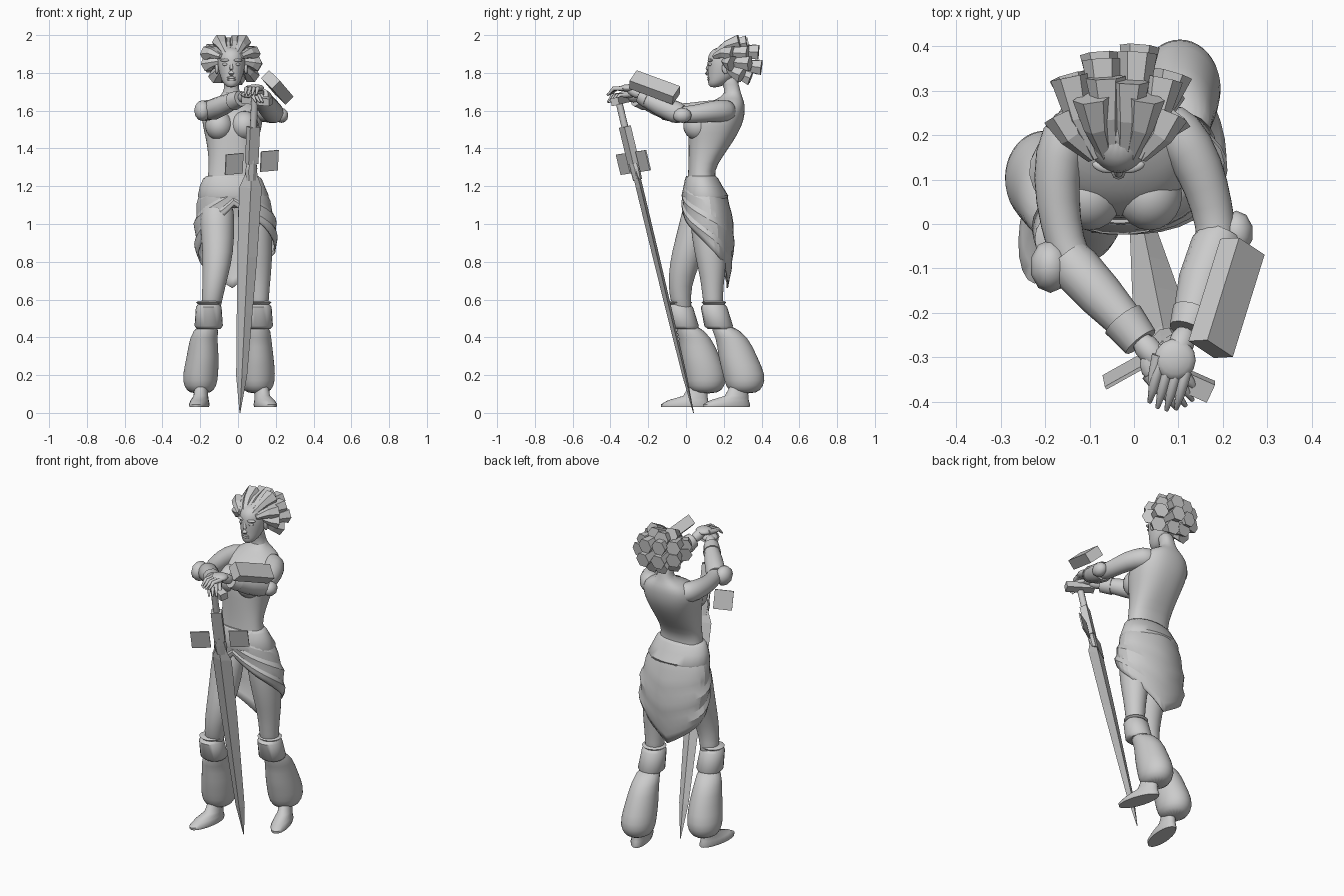
import bpy, bmesh, math, random
from math import sin, cos, pi, radians
from mathutils import Vector, Matrix

random.seed(4)
if "Cube" in bpy.data.objects:
    bpy.data.objects.remove(bpy.data.objects["Cube"])

grey = bpy.data.materials.new("plain_grey")
grey.use_nodes = True
GREY = (0.6, 0.6, 0.6, 1)
grey.diffuse_color = GREY
grey.node_tree.nodes["Principled BSDF"].inputs["Base Color"].default_value = GREY


def finish(name, bm, smooth=True, subsurf=0, angle=50):
    bmesh.ops.recalc_face_normals(bm, faces=bm.faces)
    mesh = bpy.data.meshes.new(name)
    bm.to_mesh(mesh)
    bm.free()
    mesh.materials.append(grey)
    ob = bpy.data.objects.new(name, mesh)
    bpy.context.collection.objects.link(ob)
    for p in mesh.polygons:
        p.use_smooth = smooth
    if smooth:
        mesh.set_sharp_from_angle(angle=radians(angle))
    if subsurf:
        ob.modifiers.new("Smooth", "SUBSURF").levels = subsurf
    return ob


def skin(name, rows, **kw):
    """Join rows of points into a capped tube."""
    bm = bmesh.new()
    rows = [[bm.verts.new(p) for p in row] for row in rows]
    n = len(rows[0])
    for a, b in zip(rows, rows[1:]):
        for i in range(n):
            j = (i + 1) % n
            bm.faces.new((a[i], a[j], b[j], b[i]))
    bm.faces.new(rows[0])
    bm.faces.new(rows[-1])
    return finish(name, bm, **kw)


def bent(v, power):
    return math.copysign(abs(v) ** power, v)


def loft(name, rings, n=20, frame=Matrix(), turn=0, power=1, **kw):
    """Stack ellipses given as height, centre x, centre y, radius x, radius y; a low power squares them."""
    rot = Matrix.Rotation(turn, 3, "Z")
    rows = []
    for z, cx, cy, rx, ry in rings:
        c = Vector((cx, cy, z))
        rows.append([frame @ (c + rot @ Vector((rx * bent(cos(t), power), ry * bent(sin(t), power), 0)))
                     for t in (2 * pi * i / n for i in range(n))])
    return skin(name, rows, **kw)


def limb(name, path, n=14, **kw):
    """Round tube along points given as x, y, z, radius."""
    pts = [Vector(p[:3]) for p in path]
    rows = []
    for i, p in enumerate(pts):
        d = pts[min(i + 1, len(pts) - 1)] - pts[max(i - 1, 0)]
        q = d.to_track_quat("Z", "Y")
        r = path[i][3]
        rows.append([p + q @ Vector((r * cos(t), r * sin(t), 0))
                     for t in (2 * pi * k / n for k in range(n))])
    return skin(name, rows, **kw)


def ball(name, c, size, turn=0, seg=14, **kw):
    bm = bmesh.new()
    m = Matrix.Translation(c) @ Matrix.Rotation(turn, 4, "Z") @ Matrix.Diagonal((*size, 1))
    bmesh.ops.create_uvsphere(bm, u_segments=seg, v_segments=seg // 2 + 1, radius=1, matrix=m)
    return finish(name, bm, **kw)


def block(name, frame, c, size):
    bm = bmesh.new()
    m = frame @ Matrix.Translation(c) @ Matrix.Diagonal((*size, 1))
    bmesh.ops.create_cube(bm, size=1, matrix=m)
    return finish(name, bm, smooth=False)


def axes(x, z, origin):
    """Frame with its z along one direction and its x near another."""
    z = Vector(z).normalized()
    x = Vector(x)
    x = (x - z * x.dot(z)).normalized()
    return Matrix.Translation(origin) @ Matrix((x, z.cross(x), z)).transposed().to_4x4()


MID = -0.035

# Torso, neck and bust
loft("torso", [(1.08, -.02, .09, .16, .1), (1.2, -.03, .085, .14, .08), (1.28, -.03, .078, .125, .066),
               (1.36, -.03, .105, .127, .092), (1.44, -.03, .133, .138, .12), (1.52, -.03, .155, .158, .143),
               (1.58, -.03, .175, .165, .137), (1.635, -.03, .21, .14, .103), (1.665, MID, .235, .08, .065),
               (1.69, MID, .25, .042, .042), (1.74, MID, .237, .038, .042), (1.79, MID, .22, .04, .045)],
     n=24, power=.85, subsurf=1)
for x in (-.1, .035):
    ball("bust", (x, .065, 1.52), (.074, .08, .078), seg=20)

# Head and face
loft("head", [(1.722, MID, .15, .02, .025), (1.745, MID, .165, .045, .05), (1.78, MID, .19, .06, .074),
              (1.82, MID, .2, .07, .086), (1.87, MID, .206, .076, .094), (1.91, MID, .212, .07, .09),
              (1.94, MID, .22, .045, .055)], subsurf=1)
limb("nose", [(MID, .122, 1.85, .007), (MID, .114, 1.82, .01), (MID, .115, 1.8, .016), (MID, .122, 1.79, .01)], n=8)
for z in (1.764, 1.775):
    ball("lip", (MID, .124, z), (.024, .012, .007))
for s in (-1, 1):
    ball("eye", (MID + s * .031, .13, 1.845), (.017, .012, .008))
    ball("brow", (MID + s * .034, .128, 1.867), (.026, .012, .008), turn=s * .3)
    ball("ear", (MID + s * .077, .21, 1.825), (.01, .02, .032))

# Hair: flared locks swept back from the hairline
ball("hair_base", (MID, .23, 1.87), (.082, .095, .078))
for elev, count, spread in ((-45, 4, 75), (-10, 6, 100), (25, 6, 100), (58, 4, 75)):
    for i in range(count):
        az = radians(spread * (2 * i / (count - 1) - 1))
        el = radians(elev + random.uniform(-8, 8))
        d = Vector((.135 * sin(az) * cos(el), .135 * cos(az) * cos(el), .11 * sin(el)))
        d *= random.uniform(.92, 1.08)
        b = Vector((MID, .268, 1.858)) + d
        if elev > 0:
            a = Vector((MID + d.x * .45, .15, 1.91 - abs(d.x) * .2))
            m = a.lerp(b, .5) + Vector((d.x * .1, 0, .012))
        else:
            a = Vector((MID + d.x * .5, .2, 1.865 + d.z * .3))
            m = a.lerp(b, .5) + d * .1
        limb("hair_lock", [(*a, .015), (*m, .03), (*b, .045)], n=6, smooth=False)

# Arms, bracers and elbow pads
limb("left_upper_arm", [(.05, .23, 1.595, .055), (.1, .21, 1.6, .064), (.15, .125, 1.595, .056),
                        (.175, .04, 1.58, .048), (.19, -.04, 1.578, .046), (.17, -.1, 1.605, .04)], subsurf=1)
limb("right_upper_arm", [(-.11, .23, 1.595, .055), (-.16, .2, 1.6, .062), (-.178, .1, 1.6, .054),
                         (-.165, .0, 1.592, .047), (-.145, -.08, 1.595, .045), (-.1, -.13, 1.615, .04)], subsurf=1)
limb("left_bracer", [(.195, -.025, 1.58, .05), (.185, -.05, 1.59, .058), (.155, -.13, 1.625, .056),
                     (.13, -.215, 1.665, .044)])
limb("right_bracer", [(-.15, -.075, 1.6, .05), (-.13, -.1, 1.607, .056), (-.075, -.16, 1.63, .052),
                      (-.015, -.225, 1.655, .042)])
limb("left_cuff", [(.135, -.2, 1.66, .05), (.12, -.24, 1.68, .042)])
limb("right_cuff", [(-.025, -.215, 1.65, .05), (.015, -.265, 1.665, .042)])
ball("left_elbow_pad", (.23, -.02, 1.575), (.038, .05, .04), seg=10)
ball("right_elbow_pad", (-.188, -.095, 1.6), (.046, .06, .055), seg=10)


# Hands folded over the pommel
def hand(side, wrist, palm, lead, across):
    wrist, palm, lead, across = map(Vector, (wrist, palm, lead, across))
    limb(side + "_wrist", [(*wrist, .03), (*wrist.lerp(palm, .6), .03), (*palm, .026)], subsurf=1)
    ball(side + "_palm", palm, (.047, .047, .02), turn=math.atan2(across.y, across.x))
    for k in (-1.5, -.5, .5, 1.5):
        a = palm + across * k * .021 + lead * .02
        b = a + lead * .055 + Vector((0, 0, .006))
        c = b + lead * (.045 - abs(k) * .008) + Vector((0, 0, -.03))
        limb(side + "_finger", [(*a, .013), (*b, .011), (*c, .005)], n=8)
    thumb = palm - across * .04
    limb(side + "_thumb", [(*thumb, .014), (*(thumb + lead * .04), .011), (*(thumb + lead * .07), .006)], n=8)


hand("left", (.12, -.235, 1.68), (.092, -.305, 1.72), (-.25, -.95, -.12), (.95, -.25, 0))
hand("right", (.01, -.255, 1.665), (.06, -.315, 1.685), (.55, -.75, -.15), (.75, .6, 0))

# Slab strapped to the left forearm
slab = axes((.7, 0, -.7), (.28, .9, -.33), (.208, -.166, 1.723))
block("arm_slab", slab, (0, 0, 0), (.088, .06, .255))

# Wrapped skirt with pleats and a hem falling to a point at the back
PROFILE = [(1.25, -.03, .08, .135, .082), (1.15, -.025, .1, .183, .118), (1.0, -.013, .112, .212, .136),
           (.85, -.01, .13, .21, .12), (.65, -.03, .16, .13, .06)]


def skirt_ring(z):
    for a, b in zip(PROFILE, PROFILE[1:]):
        if z >= b[0] - .001:
            f = (a[0] - z) / (a[0] - b[0])
            return [u + (v - u) * f for u, v in zip(a, b)]
    return PROFILE[-1]


bm = bmesh.new()
SEG, ROWS = 32, 12
grid = []
for r in range(ROWS + 1):
    row = []
    for i in range(SEG):
        t = 2 * pi * i / SEG
        back = math.asin(sin(t)) / (pi / 2)
        hem = .85 - .22 * back + .03 * back * back + .025 * cos(t)
        z = 1.25 + (hem - 1.25) * r / ROWS
        _, cx, cy, rx, ry = skirt_ring(z)
        pleat = (0, .05, .02)[r % 3] * min(1, 2 * r / ROWS)
        fold = 1 + pleat + .012 * sin(5 * t)
        row.append(bm.verts.new((cx + rx * cos(t) * fold, cy + ry * sin(t) * fold, z)))
    grid.append(row)
for a, b in zip(grid, grid[1:]):
    for i in range(SEG):
        j = (i + 1) % SEG
        bm.faces.new((a[i], a[j], b[j], b[i]))
skirt = finish("wrapped_skirt", bm, angle=18)
skirt.modifiers.new("Thickness", "SOLIDIFY").thickness = .008
loft("waist_sash", [(1.13, -.025, .1, .182, .115), (1.15, -.025, .1, .188, .124), (1.2, -.03, .09, .172, .103),
                    (1.24, -.03, .083, .155, .088), (1.255, -.03, .08, .135, .078)], n=24, turn=.03)

# Legs: thigh, knee flange, cuff, baggy trouser and shoe
loft("right_thigh", [(1.14, -.11, .08, .09, .09), (1.0, -.11, .06, .092, .095), (.85, -.105, .01, .083, .088),
                     (.72, -.12, -.025, .068, .07), (.62, -.135, -.035, .056, .055),
                     (.5, -.15, -.01, .05, .05)], subsurf=1)
loft("left_thigh", [(1.14, .08, .11, .09, .09), (1.0, .09, .12, .09, .1), (.85, .105, .13, .08, .088),
                    (.72, .11, .14, .064, .065), (.62, .11, .14, .054, .054), (.5, .11, .15, .05, .05)], subsurf=1)


def lower_leg(side, knee, mid, low, foot, turn):
    (kx, ky), (mx, my), (lx, ly), (fx, fy) = knee, mid, low, foot
    loft(side + "_knee_flange", [(.575, kx, ky, .055, .055), (.585, kx, ky, .068, .066), (.592, kx, ky, .055, .055)])
    loft(side + "_knee_cuff", [(.575, kx, ky, .058, .056), (.56, kx, ky, .068, .07), (.46, kx, ky + .025, .075, .076),
                               (.445, kx, ky + .03, .062, .064)])
    loft(side + "_trouser", [(.47, kx, ky + .03, .06, .062), (.4, mx, my - .025, .073, .086), (.3, mx, my, .086, .104),
                             (.2, lx, ly, .096, .114), (.14, lx, ly, .089, .102), (.1, lx, ly, .055, .065)], subsurf=1)
    step = Matrix.Rotation(turn, 3, "Z") @ Vector((0, 1, 0))
    rings = []
    for z, shift, rx, ry in ((.031, 0, .048, .128), (.045, 0, .052, .13), (.066, .015, .046, .108),
                             (.09, .055, .038, .065), (.15, .07, .035, .045)):
        rings.append((z, fx + step.x * shift, fy + step.y * shift, rx, ry))
    loft(side + "_shoe", rings, turn=turn)


lower_leg("right", (-.155, -.033), (-.185, .075), (-.2, .105), (-.205, -.005), -.15)
lower_leg("left", (.11, .148), (.103, .272), (.103, .31), (.145, .215), .3)

# Great sword standing on its tip, its blade turned from its guard
TIP, RISE = (.01, .04, 0), (.06, -.305, 1.27)
loft("blade", [(s, 0, 0, w, t) for s, w, t in ((0, .002, .002), (.2, .029, .012), (.55, .042, .016),
                                              (.85, .053, .018), (1.23, .06, .019), (1.29, .035, .018),
                                              (1.32, .03, .015))],
     n=4, frame=axes((1, .1, 0), RISE, TIP), smooth=False)
sword = axes((.86, .5, 0), RISE, TIP)
loft("sword_collar", [(s, 0, 0, w, .022) for s, w in ((1.27, .03), (1.33, .036), (1.38, .024))],
     n=8, frame=sword, smooth=False)
block("hilt_block", sword, (0, 0, 1.46), (.06, .04, .2))
loft("grip", [(1.3, 0, 0, .02, .02), (1.74, 0, 0, .018, .018)], n=10, frame=sword)
for s in (-1, 1):
    block("guard_plate", sword, (s * .107, 0, 1.365), (.105, .008, .11))
pommel = axes((.9, -.42, 0), (0, -.24, 1), (.1, -.345, 1.655))
block("pommel_bar", pommel, (0, 0, 0), (.16, .045, .04))
